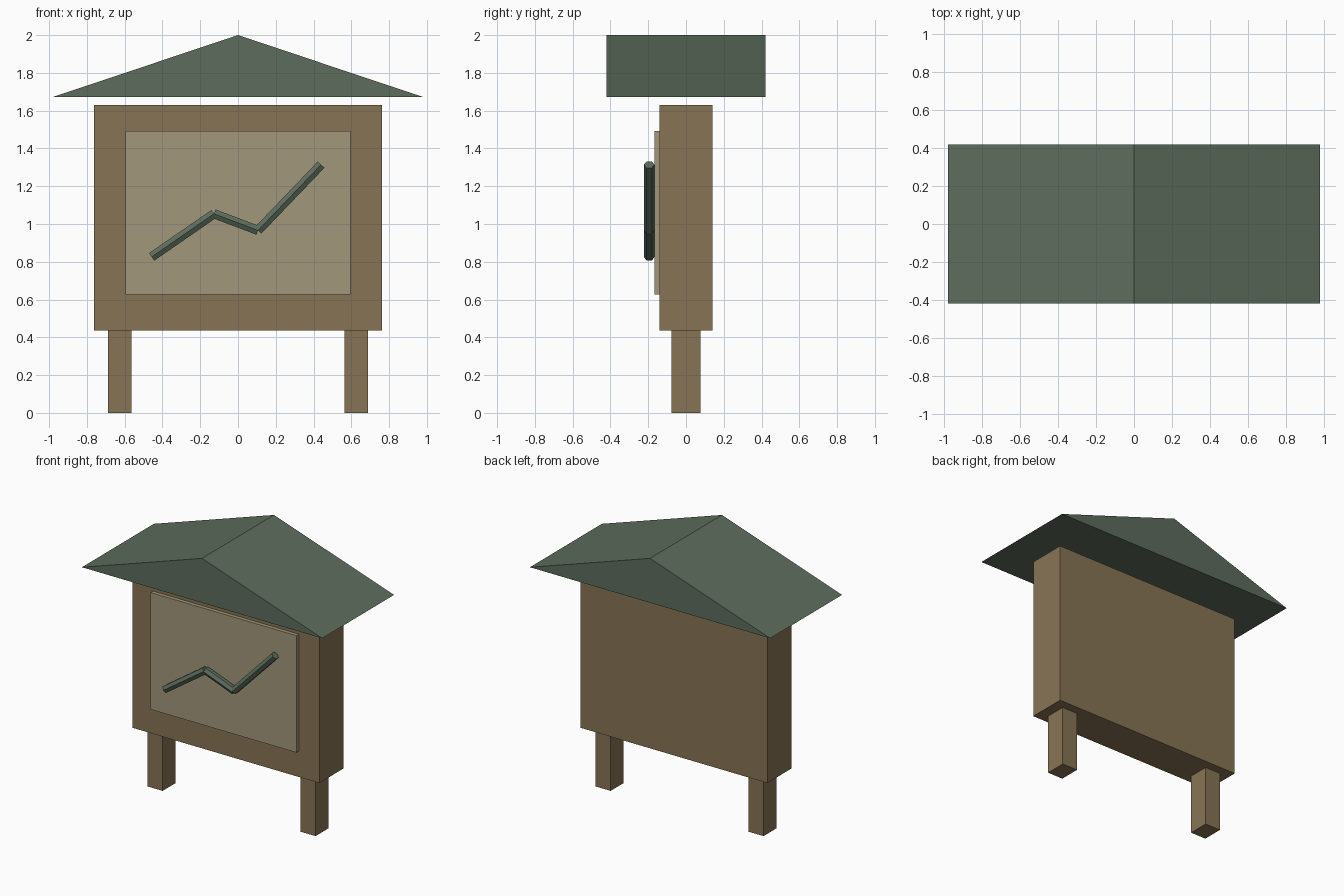
import bpy, bmesh
from math import pi
from mathutils import Vector, Matrix

if "Cube" in bpy.data.objects:
    bpy.data.objects.remove(bpy.data.objects["Cube"])


def material(name, rgb):
    m = bpy.data.materials.new(name)
    m.diffuse_color = (*rgb, 1)
    m.use_nodes = True
    m.node_tree.nodes["Principled BSDF"].inputs["Base Color"].default_value = m.diffuse_color
    return m


wood = material("brown wood", (0.245, 0.175, 0.092))
board = material("pale board", (0.36, 0.31, 0.20))
green = material("dull green", (0.108, 0.150, 0.108))


def finish(bm, name, mat):
    bmesh.ops.recalc_face_normals(bm, faces=bm.faces)
    me = bpy.data.meshes.new(name)
    bm.to_mesh(me)
    bm.free()
    me.materials.append(mat)
    ob = bpy.data.objects.new(name, me)
    bpy.context.collection.objects.link(ob)
    return ob


def box(name, lo, hi, mat):
    lo, hi = Vector(lo), Vector(hi)
    bm = bmesh.new()
    bmesh.ops.create_cube(bm, size=1, matrix=Matrix.Translation((lo + hi) / 2)
                          @ Matrix.Diagonal((*(hi - lo), 1)))
    return finish(bm, name, mat)


# Cabinet, legs and display board
box("cabinet", (-0.763, -0.14, 0.437), (0.763, 0.14, 1.63), wood)
for side, x in (("left", -0.625), ("right", 0.625)):
    box(side + "_leg", (x - 0.062, -0.076, 0), (x + 0.062, 0.076, 0.437), wood)
box("display_board", (-0.596, -0.168, 0.628), (0.596, -0.14, 1.492), board)

# Gable roof: triangle profile extruded front to back
bm = bmesh.new()
tri = bm.faces.new([bm.verts.new((x, -0.42, z))
                    for x, z in ((-0.982, 1.672), (0.982, 1.672), (0, 2))])
ext = bmesh.ops.extrude_face_region(bm, geom=[tri], use_keep_orig=True)
bmesh.ops.translate(bm, vec=(0, 0.84, 0),
                    verts=[v for v in ext["geom"] if isinstance(v, bmesh.types.BMVert)])
finish(bm, "roof", green)

# Zigzag line: six-sided rods with one edge facing front
R, Y = 0.028, -0.195
path = [(-0.457, 0.826), (-0.127, 1.054), (0.106, 0.966), (0.440, 1.314)]
for i, (a, b) in enumerate(zip(path, path[1:])):
    p, q = Vector((a[0], Y, a[1])), Vector((b[0], Y, b[1]))
    w = (q - p).normalized()
    u = Vector((0, -1, 0))
    rot = Matrix((u, w.cross(u), w)).transposed().to_4x4()
    bm = bmesh.new()
    bmesh.ops.create_cone(bm, cap_ends=True, segments=6, radius1=R, radius2=R,
                          depth=(q - p).length,
                          matrix=Matrix.Translation((p + q) / 2) @ rot)
    # make sure a corner of the hexagon points to the front
    if min(v.co.y for v in bm.verts) > Y - R * 0.95:
        bmesh.ops.rotate(bm, verts=bm.verts, cent=p, matrix=Matrix.Rotation(pi / 6, 3, w))
    finish(bm, f"zigzag_rod_{i + 1}", green)
